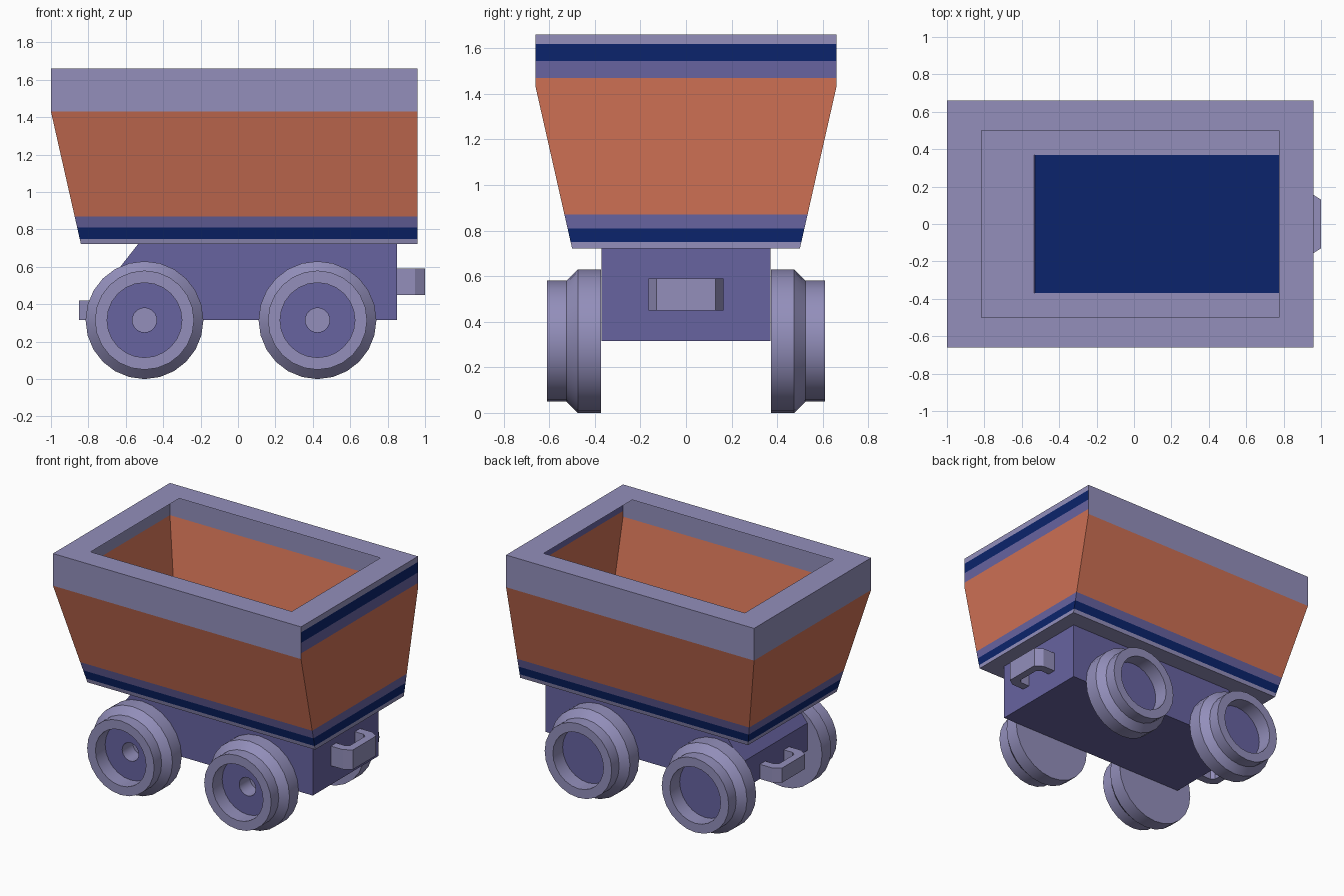
import bpy, bmesh, math

if "Cube" in bpy.data.objects:
    bpy.data.objects.remove(bpy.data.objects["Cube"])


def material(name, rgb):
    m = bpy.data.materials.new(name)
    lin = [(c / 255 / 12.92 if c <= 10 else ((c / 255 + 0.055) / 1.055) ** 2.4) for c in rgb]
    m.diffuse_color = (*lin, 1)
    m.use_nodes = True
    m.node_tree.nodes["Principled BSDF"].inputs["Base Color"].default_value = m.diffuse_color
    return m


MATS = [material("light_purple", (147, 143, 187)),
        material("mid_purple", (103, 99, 160)),
        material("navy", (11, 36, 108)),
        material("rust_orange", (205, 112, 84))]
LIGHT, MID, NAVY, RUST = range(4)


def make_object(name, bm, fix_normals=True):
    if fix_normals:
        bmesh.ops.recalc_face_normals(bm, faces=bm.faces)
    me = bpy.data.meshes.new(name)
    bm.to_mesh(me)
    bm.free()
    for m in MATS:
        me.materials.append(m)
    ob = bpy.data.objects.new(name, me)
    bpy.context.collection.objects.link(ob)
    return ob


def bridge(bm, a, b, mat):
    n = len(a)
    faces = []
    for i in range(n):
        f = bm.faces.new((a[i], a[(i + 1) % n], b[(i + 1) % n], b[i]))
        f.material_index = mat
        faces.append(f)
    return faces


def prism(bm, points, place, lo, hi, mat):
    """Extrude a 2D outline between two levels; place(u, v, level) gives the 3D point."""
    a = [bm.verts.new(place(u, v, lo)) for u, v in points]
    b = [bm.verts.new(place(u, v, hi)) for u, v in points]
    faces = bridge(bm, a, b, mat) + [bm.faces.new(a), bm.faces.new(b)]
    for f in faces:
        f.material_index = mat


# Tub: thin open shell flaring on three sides, striped by height, with a flat inward lip
Z0, Z1, ZTOP = 0.722, 1.43, 1.66


def rect(bm, x0, x1, y, z):
    return [bm.verts.new(p) for p in ((x0, -y, z), (x1, -y, z), (x1, y, z), (x0, y, z))]


bm = bmesh.new()
rings = []
for z in (Z0, 0.75, 0.81, 0.87, Z1, 1.47, 1.545, 1.62, ZTOP):
    t = min((z - Z0) / (Z1 - Z0), 1)
    rings.append(rect(bm, -0.84 - 0.16 * t, 0.96, 0.5 + 0.16 * t, z))
side_mats = [LIGHT, NAVY, MID, RUST, LIGHT, LIGHT, LIGHT, LIGHT]
right_mats = [LIGHT, NAVY, MID, RUST, RUST, MID, NAVY, LIGHT]
for k in range(len(rings) - 1):
    faces = bridge(bm, rings[k], rings[k + 1], side_mats[k])
    faces[1].material_index = right_mats[k]
bridge(bm, rings[-1], rect(bm, -0.815, 0.775, 0.5, ZTOP), LIGHT)
bm.faces.new(rings[0][::-1]).material_index = LIGHT
make_object("tub", bm, False)

# Chassis block with a sloped rear corner and a navy top that shows as the tub floor
bm = bmesh.new()
prism(bm, [(-0.70, 0.315), (0.85, 0.315), (0.85, 0.727), (-0.53, 0.727), (-0.70, 0.51)],
      lambda u, v, l: (u, l, v), -0.37, 0.37, MID)
bm.normal_update()
for f in bm.faces:
    if f.calc_center_median().z > 0.72:
        f.material_index = NAVY
make_object("chassis", bm)

# Staple-shaped couplings at both ends
STAPLE = [(0, -0.165), (0.095, -0.165), (0.15, -0.13), (0.15, 0.13), (0.095, 0.165), (0, 0.165),
          (0, 0.105), (0.07, 0.105), (0.095, 0.085), (0.095, -0.085), (0.07, -0.105), (0, -0.105)]
for name, x, s, lo, hi in (("right_coupling", 0.85, 1, 0.45, 0.59),
                           ("left_coupling", -0.70, -1, 0.315, 0.42)):
    bm = bmesh.new()
    prism(bm, STAPLE, lambda u, v, l: (x + s * u, v, l), lo, hi, LIGHT)
    make_object(name, bm)

# Flanged wheels: (radius, distance from centre line) profile spun around the axle
PROFILE = [(0.315, 0.372), (0.315, 0.475), (0.265, 0.525), (0.265, 0.61), (0.2, 0.61), (0.2, 0.5)]
SIDES, AXLE_Z = 24, 0.315


def wheel(name, x, side):
    bm = bmesh.new()

    def ring(r, d):
        return [bm.verts.new((x + r * math.sin(2 * math.pi * i / SIDES), side * d,
                              AXLE_Z - r * math.cos(2 * math.pi * i / SIDES))) for i in range(SIDES)]

    loops = [ring(r, d) for r, d in PROFILE]
    for a, b in zip(loops, loops[1:]):
        bridge(bm, a, b, LIGHT)
    bm.faces.new(loops[0]).material_index = LIGHT
    if side < 0:
        # front wheels have an axle hole with a light hub in it
        hub = ring(0.065, 0.5)
        bridge(bm, loops[-1], hub, MID)
        back = ring(0.065, 0.38)
        bridge(bm, hub, back, LIGHT)
        bm.faces.new(back).material_index = LIGHT
    else:
        bm.faces.new(loops[-1]).material_index = MID
    ob = make_object(name, bm)
    bpy.ops.object.select_all(action='DESELECT')
    ob.select_set(True)
    bpy.context.view_layer.objects.active = ob
    bpy.ops.object.shade_smooth_by_angle(angle=math.radians(25))


for end, x in (("left", -0.5), ("right", 0.425)):
    for row, side in (("front", -1), ("back", 1)):
        wheel(f"{row}_{end}_wheel", x, side)
